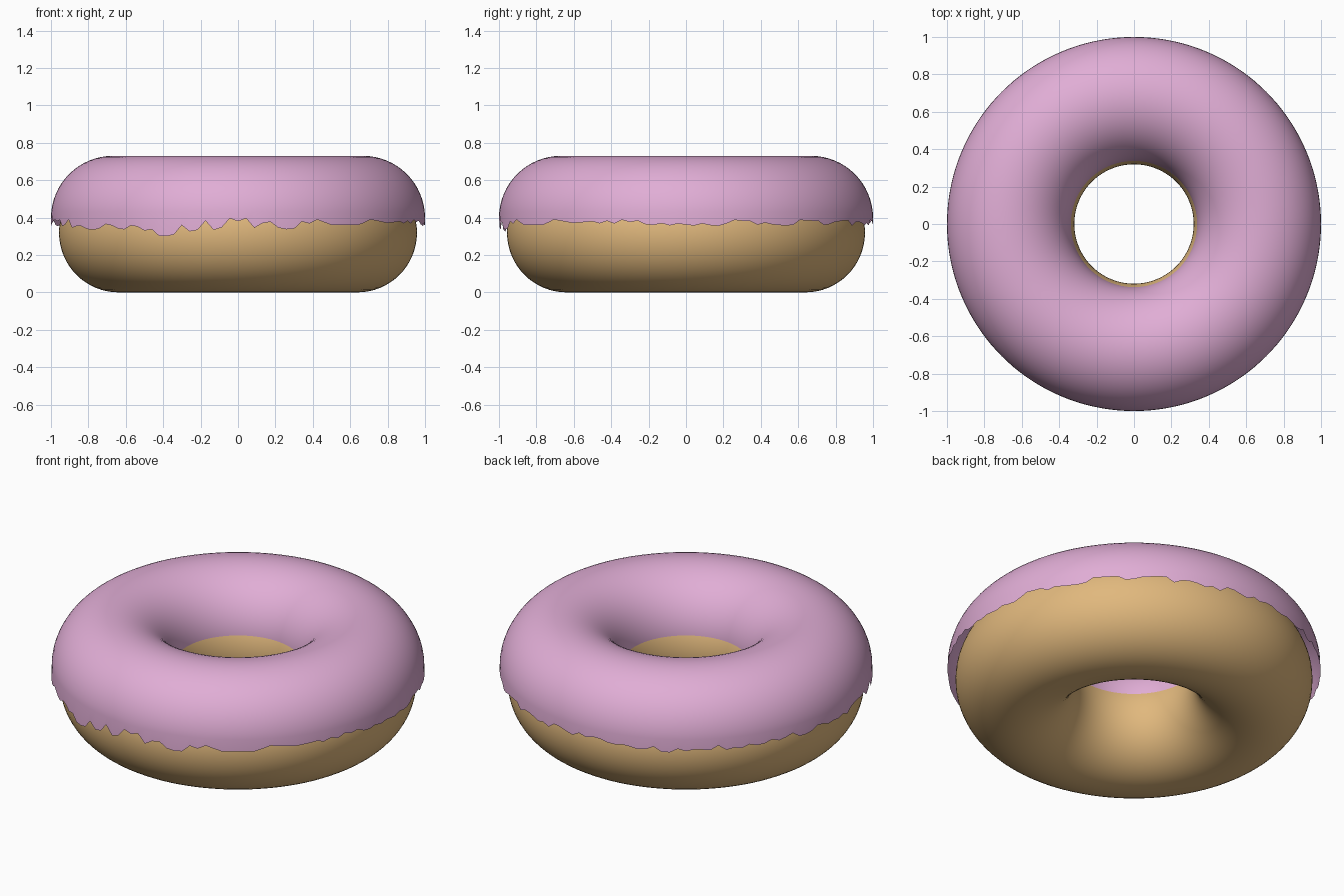
import bpy, bmesh, math, random

if "Cube" in bpy.data.objects:
    bpy.data.objects.remove(bpy.data.objects["Cube"])

random.seed(4)
SEG = 144


def material(name, rgb):
    m = bpy.data.materials.new(name)
    m.diffuse_color = (*rgb, 1)
    m.use_nodes = True
    m.node_tree.nodes["Principled BSDF"].inputs["Base Color"].default_value = m.diffuse_color
    return m


def make_object(name, bm, mat):
    mesh = bpy.data.meshes.new(name)
    bm.to_mesh(mesh)
    bm.free()
    mesh.materials.append(mat)
    for p in mesh.polygons:
        p.use_smooth = True
    ob = bpy.data.objects.new(name, mesh)
    bpy.context.collection.objects.link(ob)
    return ob


def ring_surface(bm, profile, closed):
    """Sweep (radius, z) points around z; returns the vertex rows."""
    rows = []
    for i in range(SEG):
        a = 2 * math.pi * i / SEG
        rows.append([bm.verts.new((r * math.cos(a), r * math.sin(a), z)) for r, z in profile])
    n = len(profile)
    for i in range(SEG):
        p, q = rows[i], rows[(i + 1) % SEG]
        for j in range(n if closed else n - 1):
            k = (j + 1) % n
            bm.faces.new((p[j], q[j], q[k], p[k]))
    return rows


def arc(major, minor, z, start, end, count):
    return [(major + minor * math.cos(start + (end - start) * k / count),
             z + minor * math.sin(start + (end - start) * k / count)) for k in range(count)]


# Dough: full ring
bm = bmesh.new()
ring_surface(bm, arc(0.638, 0.319, 0.319, 0, 2 * math.pi, 64), True)
make_object("dough", bm, material("baked tan", (0.75, 0.48, 0.205)))

# Icing: upper half shell with a ragged outer rim
FRONT = [(-.9, .34), (-.85, .36), (-.8, .335), (-.75, .335), (-.7, .37), (-.62, .33),
         (-.56, .365), (-.5, .33), (-.47, .345), (-.42, .30), (-.35, .30), (-.3, .36),
         (-.24, .31), (-.2, .35), (-.16, .40), (-.12, .31), (-.04, .40), (0, .38), (.04, .40),
         (.1, .33), (.15, .395), (.23, .335), (.3, .34), (.34, .38), (.37, .36), (.42, .39),
         (.5, .36), (.65, .36), (.71, .39), (.8, .37), (.87, .38), (.9, .36)]


def rim_height(x, y):
    if y < 0 and abs(x) < 0.9:
        for (x0, z0), (x1, z1) in zip(FRONT, FRONT[1:]):
            if x0 <= x <= x1:
                return z0 + (z1 - z0) * (x - x0) / (x1 - x0)
    return random.uniform(0.353, 0.39)


bm = bmesh.new()
profile = arc(0.668, 0.332, 0.398, 0, math.pi, 32) + [(0.336, 0.398)]
profile[0] = (1.0, 0.398)
rows = ring_surface(bm, profile, False)
for row in rows:
    v = row[0]
    v.co.z = rim_height(v.co.x, v.co.y)
make_object("icing", bm, material("pink icing", (0.75, 0.42, 0.67)))
